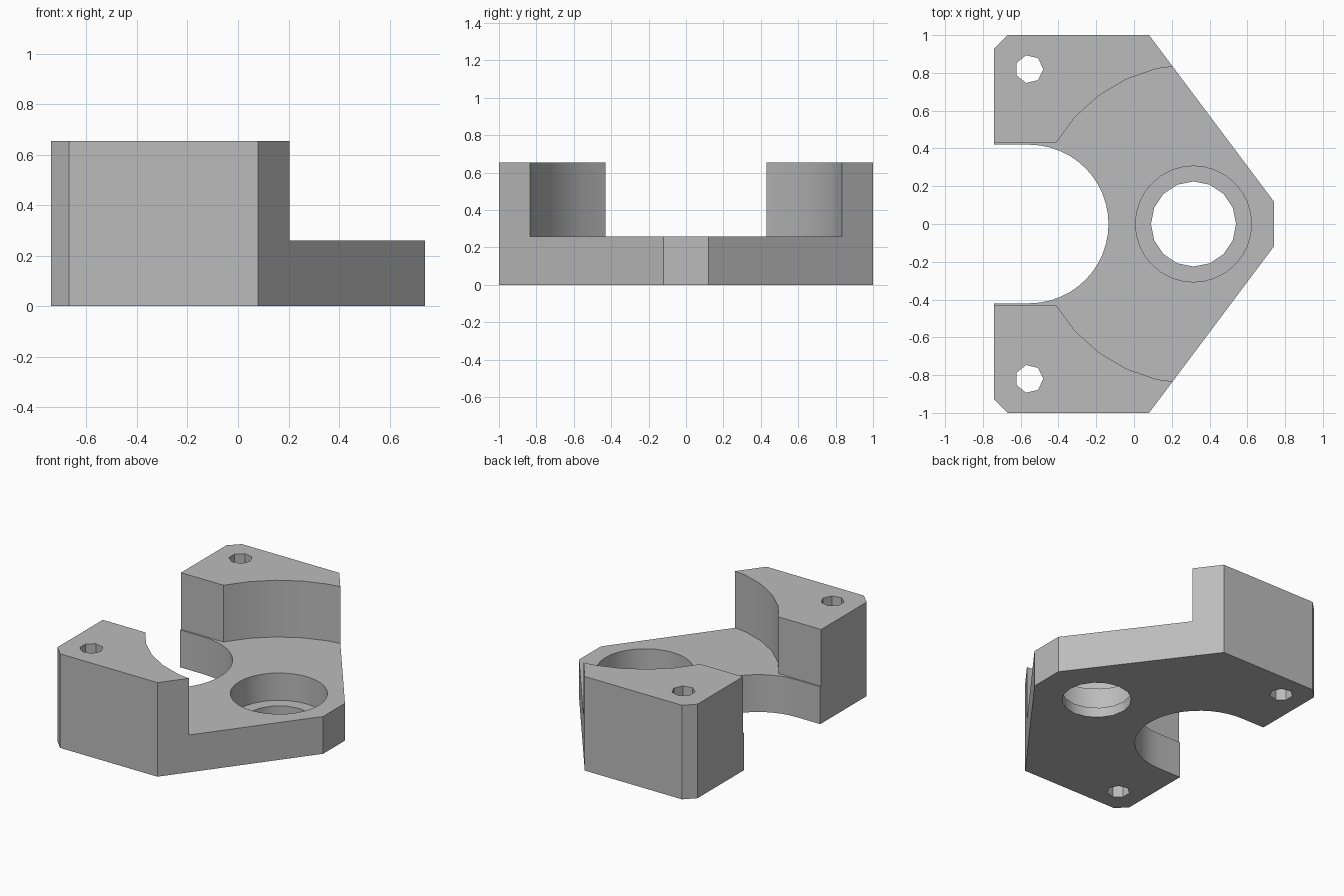
import bpy, bmesh
from math import sin, cos, pi, asin

if "Cube" in bpy.data.objects:
    bpy.data.objects.remove(bpy.data.objects["Cube"])

HEIGHT, FLOOR, LEDGE = 0.655, 0.26, 0.07
BORE_X, NOTCH_X, SCREW_Y = 0.315, -0.555, 0.82

grey = bpy.data.materials.new("plain grey")
grey.use_nodes = True
grey.diffuse_color = (0.5, 0.5, 0.5, 1)
grey.node_tree.nodes["Principled BSDF"].inputs["Base Color"].default_value = (0.5, 0.5, 0.5, 1)


def arc(cx, cy, radius, start, end, steps):
    return [(cx + radius * cos(start + (end - start) * i / steps),
             cy + radius * sin(start + (end - start) * i / steps))
            for i in range(steps + 1)]


def circle(cx, cy, radius, sides):
    return arc(cx, cy, radius, 0, 2 * pi, sides)[:-1]


def prism(name, outline, low, high):
    """Extrude a flat outline from one height to another."""
    bm = bmesh.new()
    face = bm.faces.new([bm.verts.new((x, y, low)) for x, y in outline])
    top = bmesh.ops.extrude_face_region(bm, geom=[face])["geom"]
    bmesh.ops.translate(bm, vec=(0, 0, high - low),
                        verts=[v for v in top if isinstance(v, bmesh.types.BMVert)])
    bmesh.ops.recalc_face_normals(bm, faces=bm.faces)
    mesh = bpy.data.meshes.new(name)
    bm.to_mesh(mesh)
    bm.free()
    mesh.materials.append(grey)
    obj = bpy.data.objects.new(name, mesh)
    bpy.context.collection.objects.link(obj)
    return obj


# Solid block with chamfered corners and a tapered nose
half = [(0.74, 0.12), (0.08, 1), (-0.67, 1), (-0.74, 0.93)]
block = prism("bracket_body", half + [(x, -y) for x, y in reversed(half)], 0, HEIGHT)

# Raised pillars are left over after sweeping out the round recess
recess_r, recess_w = 0.845, 0.43
a = pi - asin(recess_w / recess_r)
recess = [(-1, -recess_w)] + arc(BORE_X, 0, recess_r, -a, a, 26) + [(-1, recess_w)]

# Rounded notch open at the side
notch_r = 0.42
notch = [(-1, -notch_r)] + arc(NOTCH_X, 0, notch_r, -pi / 2, pi / 2, 24) + [(-1, notch_r)]

cutters = [
    prism("recess_cutter", recess, FLOOR, 1),
    prism("notch_cutter", notch, -1, 1),
    prism("counterbore_cutter", circle(BORE_X, 0, 0.307, 32), LEDGE, 1),
    prism("bore_cutter", circle(BORE_X, 0, 0.225, 16), -1, 1),
]
# Screw holes through both pillars
for side, sign in (("back", 1), ("front", -1)):
    cutters.append(prism(side + "_screw_hole_cutter",
                         circle(NOTCH_X, sign * SCREW_Y, 0.075, 7), -1, 1))

bpy.ops.object.select_all(action='DESELECT')
block.select_set(True)
bpy.context.view_layer.objects.active = block
for cutter in cutters:
    cutter.hide_render = True
    mod = block.modifiers.new(cutter.name, 'BOOLEAN')
    mod.operation = 'DIFFERENCE'
    mod.solver = 'EXACT'
    mod.object = cutter
    bpy.ops.object.modifier_apply(modifier=mod.name)
for cutter in cutters:
    bpy.data.objects.remove(cutter)

bpy.ops.object.shade_smooth_by_angle(angle=pi / 6)
